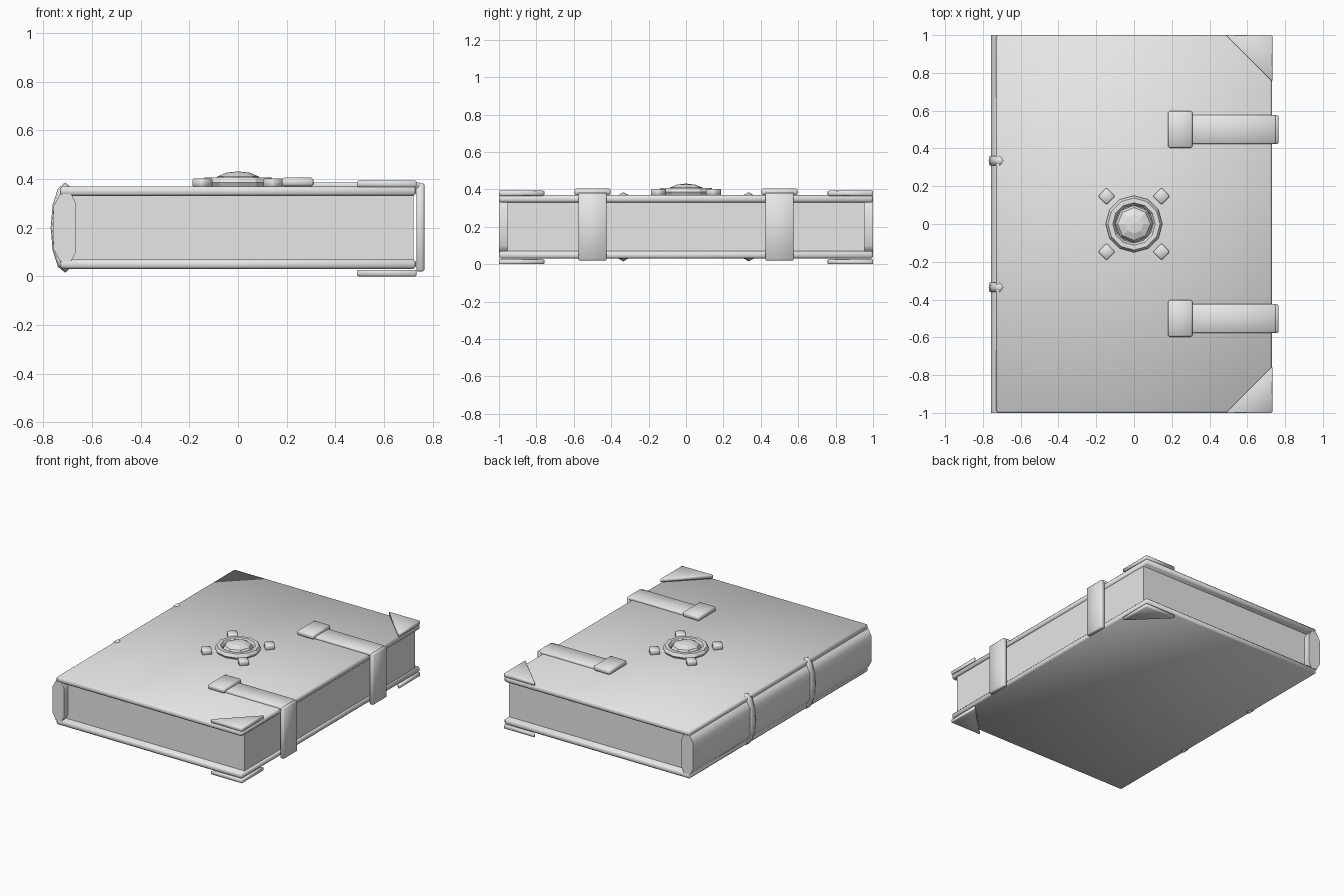
import bpy, bmesh, math
from mathutils import Matrix

if "Cube" in bpy.data.objects:
    bpy.data.objects.remove(bpy.data.objects["Cube"])

grey = bpy.data.materials.new("plain_grey")
grey.diffuse_color = (0.8, 0.8, 0.8, 1)
grey.use_nodes = True
grey.node_tree.nodes["Principled BSDF"].inputs["Base Color"].default_value = grey.diffuse_color


def finish(name, bm, smooth=False):
    bmesh.ops.recalc_face_normals(bm, faces=bm.faces)
    for f in bm.faces:
        f.smooth = smooth
    me = bpy.data.meshes.new(name)
    bm.to_mesh(me)
    bm.free()
    me.materials.append(grey)
    ob = bpy.data.objects.new(name, me)
    bpy.context.collection.objects.link(ob)
    return ob


def box(name, x, y, z, bevel=0, smooth=False, turn=0):
    """Box from (min, max) ranges, optionally bevelled and turned about its own z axis."""
    bm = bmesh.new()
    bmesh.ops.create_cube(bm, size=1)
    size = [r[1] - r[0] for r in (x, y, z)]
    mid = [(r[1] + r[0]) / 2 for r in (x, y, z)]
    bmesh.ops.scale(bm, vec=size, verts=bm.verts)
    if bevel:
        bmesh.ops.bevel(bm, geom=bm.edges[:], offset=bevel, segments=1,
                        affect='EDGES', profile=0.5)
    bmesh.ops.transform(bm, verts=bm.verts,
                        matrix=Matrix.Translation(mid) @ Matrix.Rotation(turn, 4, 'Z'))
    return finish(name, bm, smooth)


def prism(name, pts, vec, smooth=False, bevel=0):
    bm = bmesh.new()
    face = bm.faces.new([bm.verts.new(p) for p in pts])
    out = bmesh.ops.extrude_face_region(bm, geom=[face])
    bmesh.ops.translate(bm, vec=vec, verts=[v for v in out["geom"]
                                            if isinstance(v, bmesh.types.BMVert)])
    if bevel:
        bmesh.ops.bevel(bm, geom=bm.edges[:], offset=bevel, segments=1,
                        affect='EDGES', profile=0.5)
    return finish(name, bm, smooth)


def ring(name, major, minor, n, m, matrix, smooth=False):
    bm = bmesh.new()
    rows = []
    for i in range(n):
        a = 2 * math.pi * i / n
        rows.append([])
        for j in range(m):
            b = 2 * math.pi * j / m
            r = major + minor * math.cos(b)
            rows[i].append(bm.verts.new((r * math.cos(a), r * math.sin(a), minor * math.sin(b))))
    for i in range(n):
        for j in range(m):
            i2, j2 = (i + 1) % n, (j + 1) % m
            bm.faces.new((rows[i][j], rows[i2][j], rows[i2][j2], rows[i][j2]))
    bmesh.ops.transform(bm, matrix=matrix, verts=bm.verts)
    return finish(name, bm, smooth)


# Covers and page block
box("bottom_cover", (-0.73, 0.73), (-1, 1), (0.03, 0.07), 0.01, True)
box("top_cover", (-0.73, 0.73), (-1, 1), (0.33, 0.37), 0.01, True)
box("pages", (-0.70, 0.72), (-0.955, 0.955), (0.06, 0.34))

# Spine with chamfered profile
prof = [(-0.757, 0.11), (-0.73, 0.062), (-0.685, 0.062), (-0.665, 0.10),
        (-0.665, 0.30), (-0.685, 0.338), (-0.73, 0.338), (-0.757, 0.29)]
spine = prism("spine", [(x, -1, z) for x, z in prof], (0, 2, 0), True)
spine.data.set_sharp_from_angle(angle=math.radians(65))

for s, side in ((-1, "front"), (1, "back")):
    # Raised band round the spine
    ring("spine_band_" + side, 0.155, 0.03, 12, 6,
         Matrix.Translation((-0.71, s * 0.335, 0.2)) @ Matrix.Diagonal((0.32, 1, 1, 1))
         @ Matrix.Rotation(math.pi / 2, 4, 'X'), True)
    # Strap, its drop over the page edge, and its clasp
    y = (s * 0.5 - 0.076, s * 0.5 + 0.076)
    box("strap_top_" + side, (0.25, 0.75), y, (0.36, 0.386), 0.006, True)
    box("strap_drop_" + side, (0.733, 0.765), y, (0.02, 0.382), 0.006, True)
    box("clasp_" + side, (0.18, 0.31), (s * 0.5 - 0.097, s * 0.5 + 0.097),
        (0.37, 0.405), 0.008, True)
    # Corner guards on both covers
    for z, part in ((0.0, "bottom"), (0.366, "top")):
        prism(f"corner_{part}_{side}",
              [(0.732, s, z), (0.732, s * 0.755, z), (0.485, s, z)],
              (0, 0, 0.027), True, 0.004)
    # Small diamond studs round the emblem
    for t in (-1, 1):
        cx, cy = t * 0.145, s * 0.147
        box(f"stud_{side}_{'left' if t < 0 else 'right'}", (cx - 0.032, cx + 0.032),
            (cy - 0.032, cy + 0.032), (0.365, 0.402), 0.006, True, math.pi / 4)

# Emblem ring and faceted gem
ring("emblem_ring", 0.125, 0.025, 12, 6, Matrix.Translation((0, 0, 0.385)))
bm = bmesh.new()
bmesh.ops.create_uvsphere(bm, u_segments=8, v_segments=6, radius=1)
bmesh.ops.transform(bm, verts=bm.verts, matrix=Matrix.Translation((0, 0, 0.388))
                    @ Matrix.Diagonal((0.1, 0.1, 0.043, 1)))
finish("gem", bm)
